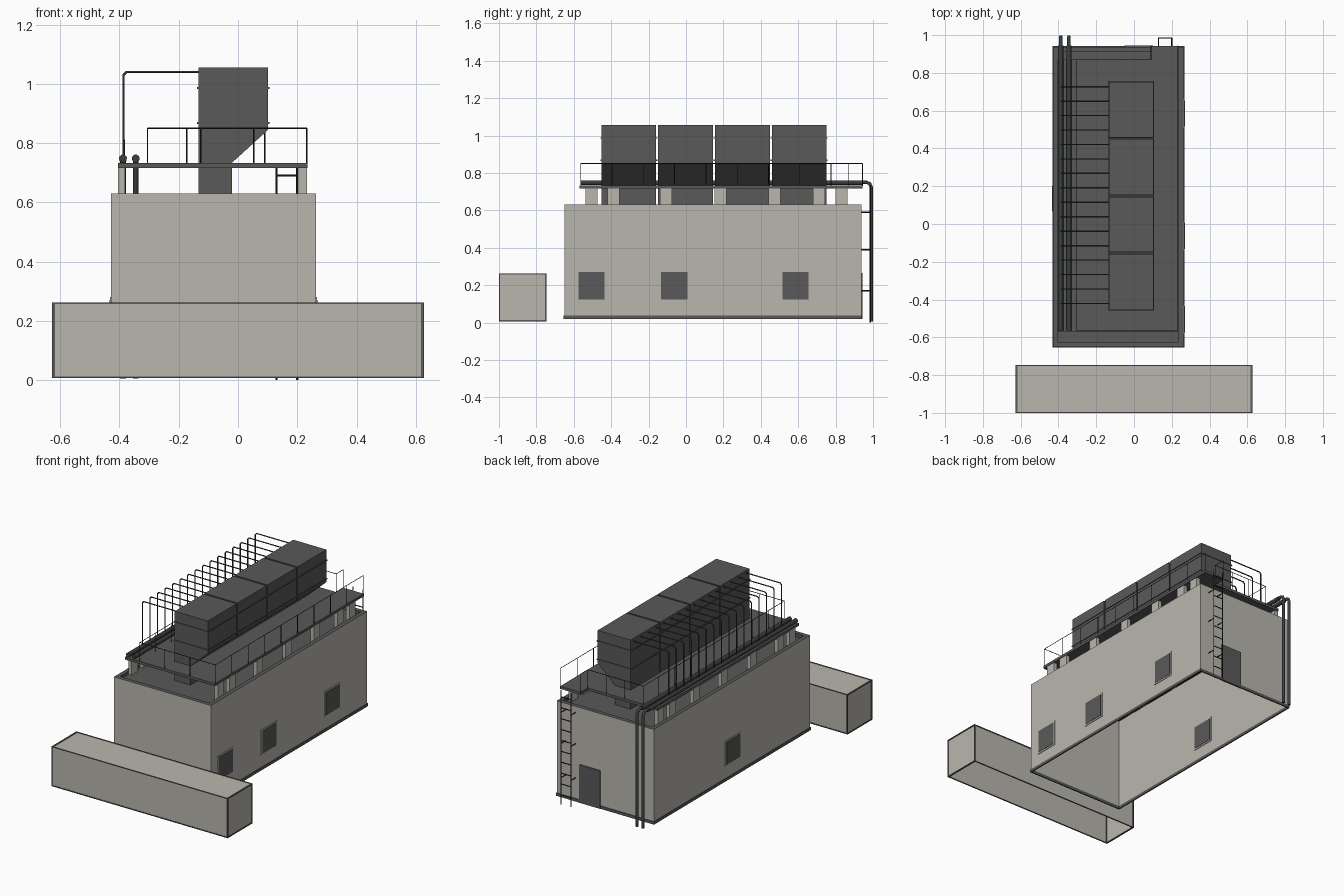
import bpy, bmesh
from mathutils import Vector

cube = bpy.data.objects.get("Cube")
if cube:
    bpy.data.objects.remove(cube, do_unlink=True)


def material(name, color):
    m = bpy.data.materials.new(name)
    m.use_nodes = True
    m.diffuse_color = (*color, 1)
    m.node_tree.nodes["Principled BSDF"].inputs["Base Color"].default_value = (*color, 1)
    return m


BEIGE = material("beige_panel", (0.49, 0.47, 0.42))
GREY = material("dark_grey_metal", (0.1, 0.1, 0.1))
STEEL = material("pipe_steel", (0.045, 0.048, 0.048))
BLACK = material("black_rail", (0.02, 0.02, 0.02))


def finish(name, bm, *mats):
    me = bpy.data.meshes.new(name)
    bm.to_mesh(me)
    bm.free()
    for m in mats:
        me.materials.append(m)
    ob = bpy.data.objects.new(name, me)
    bpy.context.collection.objects.link(ob)
    return ob


def add_box(bm, lo, hi):
    """Add a box between two corners and return its faces."""
    verts = bmesh.ops.create_cube(bm, size=1)["verts"]
    for v in verts:
        v.co = Vector([lo[i] if v.co[i] < 0 else hi[i] for i in range(3)])
    return list({f for v in verts for f in v.link_faces})


def boxes(name, mat, pairs):
    bm = bmesh.new()
    for lo, hi in pairs:
        add_box(bm, lo, hi)
    return finish(name, bm, mat)


def tubes(name, mat, paths, radius, sides_res=1):
    """Round bars along polylines, mitred at the corners."""
    cu = bpy.data.curves.new(name, 'CURVE')
    cu.dimensions = '3D'
    cu.bevel_depth = radius
    cu.bevel_resolution = sides_res
    cu.use_fill_caps = True
    for pts in paths:
        sp = cu.splines.new('POLY')
        sp.points.add(len(pts) - 1)
        for p, co in zip(sp.points, pts):
            p.co = (*co, 1)
    cu.materials.append(mat)
    ob = bpy.data.objects.new(name, cu)
    bpy.context.collection.objects.link(ob)
    return ob


def shell(name, lo, hi):
    """Open-bottomed box, returned as a bmesh with its top face."""
    bm = bmesh.new()
    faces = add_box(bm, lo, hi)
    bm.normal_update()
    bottom = min(faces, key=lambda f: f.calc_center_median().z)
    top = max(faces, key=lambda f: f.calc_center_median().z)
    bmesh.ops.delete(bm, geom=[bottom], context='FACES_ONLY')
    return bm, top


# Main building with a sunken roof behind a low parapet
X0, X1, Y0, Y1, ROOF = -0.428, 0.263, -0.65, 0.938, 0.63
bm, top = shell("building", (X0, Y0, 0.02), (X1, Y1, ROOF))
rim = bmesh.ops.inset_region(bm, faces=[top], thickness=0.037)["faces"]
wall = bmesh.ops.extrude_face_region(bm, geom=[top])["geom"]
bmesh.ops.translate(bm, vec=(0, 0, -0.02), verts=[g for g in wall if isinstance(g, bmesh.types.BMVert)])
if top.is_valid:
    bmesh.ops.delete(bm, geom=[top], context='FACES_ONLY')
for f in bm.faces:
    f.material_index = int(min(v.co.z for v in f.verts) > 0.5)
finish("building", bm, BEIGE, GREY)

# Dark strip round the foot of the walls
t = 0.004
boxes("base_trim", GREY, [
    ((X0 - t, Y0 - t, 0.02), (X1 + t, Y0 + t, 0.038)),
    ((X0 - t, Y1 - t, 0.02), (X1 + t, Y1 + t, 0.038)),
    ((X0 - t, Y0, 0.02), (X0 + t, Y1, 0.038)),
    ((X1 - t, Y0, 0.02), (X1 + t, Y1, 0.038))])

# Windows: three on the right wall, one on the left
for i, (x, y) in enumerate([(X1, -0.505), (X1, -0.063), (X1, 0.585), (X0, 0.135)]):
    z = 0.197
    boxes(f"window_frame_{i}", BEIGE, [((x - t, y - 0.08, z - 0.083), (x + t, y + 0.08, z + 0.083))])
    boxes(f"window_pane_{i}", GREY, [((x - 0.006, y - 0.07, z - 0.073), (x + 0.006, y + 0.07, z + 0.073))])

# Back door
boxes("door", GREY, [((-0.05, Y1 - 0.006, 0.02), (0.1, Y1 + 0.006, 0.265))])

# Long low container with edge bars
lo, hi = Vector((-0.622, -0.997, 0.01)), Vector((0.622, -0.75, 0.26))
bm, top = shell("container", lo, hi)
finish("container", bm, BEIGE)
bars = []
b = 0.005
for axis in range(3):
    u, v = [a for a in range(3) if a != axis]
    for cu in (lo[u], hi[u]):
        for cv in (lo[v], hi[v]):
            p, q = lo.copy(), hi.copy()
            p[u] = q[u] = cu
            p[v] = q[v] = cv
            off = Vector((b, 0.003, 0.003))
            bars.append((p - off, q + off))
boxes("container_frame", GREY, bars)

# Platform with a tongue reaching the ladder, on beige posts
boxes("platform", GREY, [((-0.405, -0.57, 0.716), (0.235, 0.87, 0.733)),
                         ((0.09, 0.87, 0.716), (0.235, 0.943, 0.733))])
posts = []
for y in (-0.505, -0.388, -0.108, 0.185, 0.472, 0.712, 0.832):
    for x in (-0.393, 0.22):
        posts.append(((x - 0.012, y - 0.032, 0.61), (x + 0.012, y + 0.032, 0.717)))
boxes("platform_posts", BEIGE, posts)

# Four hopper-shaped units with thin ribs
profile = [(-0.133, 0.61), (-0.021, 0.61), (-0.021, 0.733), (0.102, 0.845), (0.102, 1.055), (-0.133, 1.055)]
for i in range(4):
    y0 = -0.453 + i * 0.304
    y1 = y0 + 0.293
    bm = bmesh.new()
    face = bm.faces.new([bm.verts.new((x, y0, z)) for x, z in profile])
    ext = bmesh.ops.extrude_face_region(bm, geom=[face])["geom"]
    bmesh.ops.translate(bm, vec=(0, y1 - y0, 0), verts=[g for g in ext if isinstance(g, bmesh.types.BMVert)])
    bmesh.ops.recalc_face_normals(bm, faces=bm.faces)
    finish(f"hopper_unit_{i}", bm, GREY)
    boxes(f"hopper_ribs_{i}", GREY, [((-0.138, y0 - 0.004, z - 0.003), (0.107, y1 + 0.004, z + 0.003))
                                     for z in (0.868, 0.986)])

# Guard rail round the platform, open at the ladder
FLOOR, TOP = 0.73, 0.85
corners = [(0.09, 0.943), (0.09, 0.87), (-0.305, 0.87), (-0.305, -0.563), (0.232, -0.563), (0.232, 0.943)]
paths = [[(x, y, TOP) for x, y in corners]]
for (a, c), n in zip(zip(corners, corners[1:]), (1, 3, 9, 3, 9)):
    for k in range(n + 1):
        p = Vector(a).lerp(Vector(c), k / n)
        paths.append([(p.x, p.y, FLOOR), (p.x, p.y, TOP)])
tubes("guard_rail", BLACK, paths, 0.0022, 0)

# Two header pipes with drops down the back wall
for name, x in (("outer", -0.388), ("inner", -0.345)):
    ob = tubes(f"{name}_header_pipe", STEEL, [[(x, -0.565, 0.748), (x, 0.945, 0.748)]], 0.0135, 3)
    tubes(f"{name}_drop_pipe", STEEL, [[(x, 0.93, 0.75), (x, 0.965, 0.75), (x, 0.982, 0.743),
                                        (x, 0.99, 0.725), (x, 0.99, 0.005)]], 0.0095, 3)

# Row of thin feed pipes from the outer header to the units
feeds = []
for k in range(16):
    y = 0.727 - k * 0.0765
    feeds.append([(-0.386, y, 0.75), (-0.386, y, 1.03), (-0.376, y, 1.04), (-0.13, y, 1.04)])
tubes("feed_pipes", STEEL, feeds, 0.004)

# Ladder on the back wall
LY = 0.985
paths = [[(x, LY, 0.0), (x, LY, 0.733)] for x in (0.13, 0.2)]
paths += [[(0.13, LY, 0.06 + k * 0.07), (0.2, LY, 0.06 + k * 0.07)] for k in range(10)]
paths += [[(x, Y1, z), (x, LY, z)] for x in (0.13, 0.2) for z in (0.17, 0.39, 0.59)]
tubes("ladder", BLACK, paths, 0.0035, 0)
